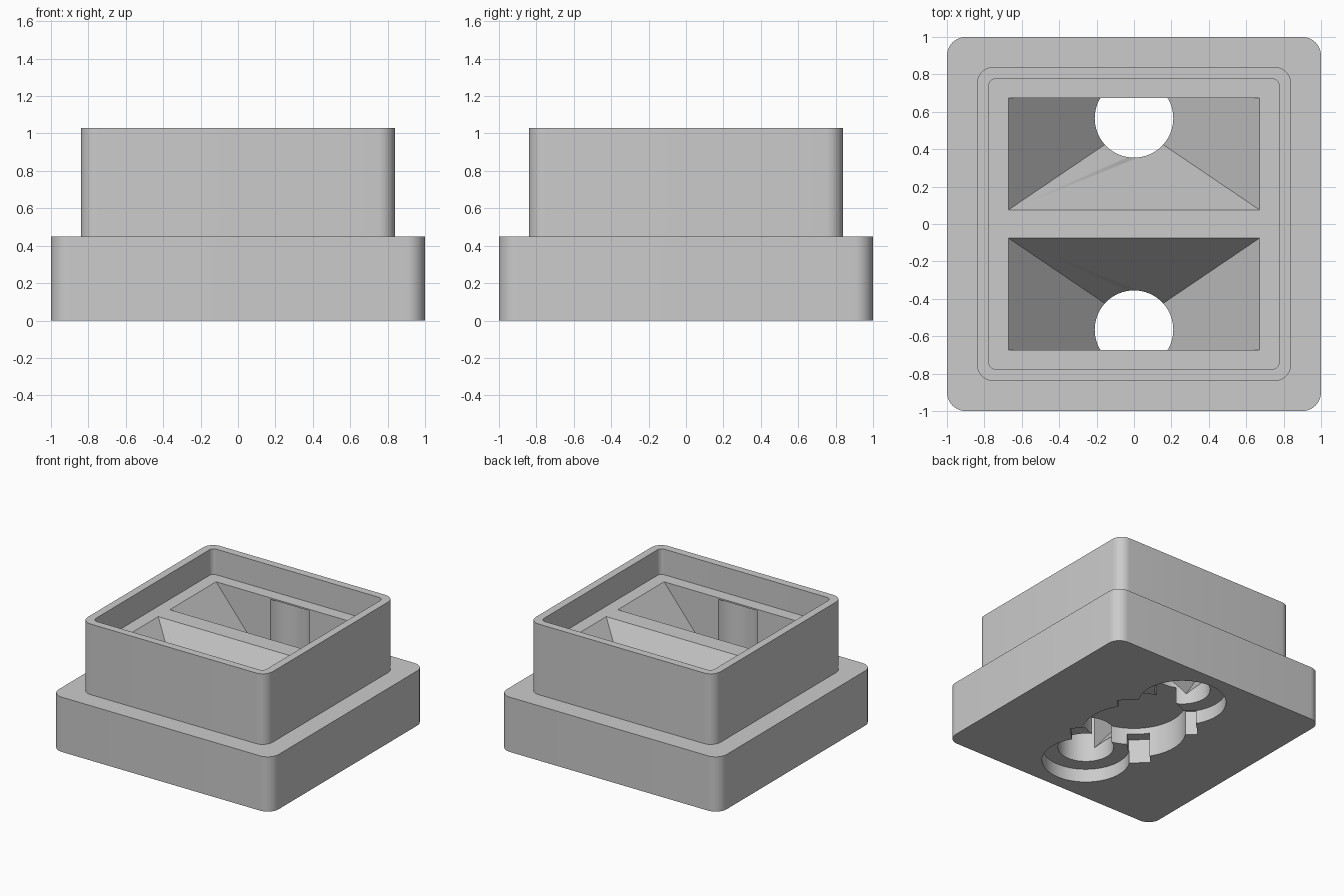
import bpy, bmesh, math
from mathutils import Matrix

if "Cube" in bpy.data.objects:
    bpy.data.objects.remove(bpy.data.objects["Cube"])

grey = bpy.data.materials.new("light grey")
grey.use_nodes = True
colour = (0.6, 0.6, 0.6, 1)
grey.diffuse_color = colour
grey.node_tree.nodes["Principled BSDF"].inputs["Base Color"].default_value = colour


def finish(name, bm):
    bmesh.ops.recalc_face_normals(bm, faces=bm.faces)
    mesh = bpy.data.meshes.new(name)
    bm.to_mesh(mesh)
    bm.free()
    mesh.materials.append(grey)
    obj = bpy.data.objects.new(name, mesh)
    bpy.context.collection.objects.link(obj)
    return obj


def rounded_block(name, half, radius, z0, z1):
    """Square block with rounded vertical corners."""
    bm = bmesh.new()
    size = Matrix.Diagonal((2 * half, 2 * half, z1 - z0, 1))
    bmesh.ops.create_cube(bm, size=1, matrix=Matrix.Translation((0, 0, (z0 + z1) / 2)) @ size)
    upright = [e for e in bm.edges if abs(e.verts[0].co.z - e.verts[1].co.z) > 0.01]
    bmesh.ops.bevel(bm, geom=upright, offset=radius, segments=10, profile=0.5, affect='EDGES')
    return finish(name, bm)


def drum(name, y, radius, z0, z1):
    bm = bmesh.new()
    bmesh.ops.create_cone(bm, cap_ends=True, segments=64, radius1=radius, radius2=radius,
                          depth=z1 - z0, matrix=Matrix.Translation((0, y, (z0 + z1) / 2)))
    return finish(name, bm)


def hull(name, points):
    bm = bmesh.new()
    for p in points:
        bm.verts.new(p)
    bmesh.ops.convex_hull(bm, input=bm.verts)
    return finish(name, bm)


def apply_boolean(target, tool, operation):
    mod = target.modifiers.new("bool", 'BOOLEAN')
    mod.operation = operation
    mod.solver = 'EXACT'
    mod.object = tool
    bpy.ops.object.select_all(action='DESELECT')
    bpy.context.view_layer.objects.active = target
    target.select_set(True)
    bpy.ops.object.modifier_apply(modifier=mod.name)
    bpy.data.objects.remove(tool)


FLOOR = 0.82

# Stepped body: wide foot and narrower upper block
body = rounded_block("hopper_body", 1.0, 0.1, 0, 0.45)
apply_boolean(body, rounded_block("upper_block", 0.84, 0.09, 0.3, 1.03), 'UNION')

# Tray recess in the top
cutters = [rounded_block("tray_cutter", 0.777, 0.04, FLOOR, 1.2)]

# Two hoppers with outlet holes and counterbores underneath
for s in (1, -1):
    top = [(x, s * y, z) for x in (-0.672, 0.672) for y in (0.075, 0.675)
           for z in (FLOOR, FLOOR + 0.05)]
    cutters.append(hull("hopper_cutter", top + [(0, s * 0.53, 0.005), (0, s * 0.675, 0.005)]))
    cutters.append(drum("outlet_cutter", s * 0.565, 0.21, -0.1, FLOOR - 0.012))
    cutters.append(drum("counterbore_cutter", s * 0.565, 0.33, -0.1, 0.11))

# Round socket underneath with four diagonal key slots
cutters.append(drum("socket_cutter", 0, 0.39, -0.1, 0.25))
for k in range(2):
    bm = bmesh.new()
    turn = Matrix.Rotation(math.pi / 4 + k * math.pi / 2, 4, 'Z')
    bmesh.ops.create_cube(bm, size=1, matrix=turn @ Matrix.Translation((0, 0, 0.05))
                          @ Matrix.Diagonal((0.95, 0.17, 0.3, 1)))
    cutters.append(finish("key_slot_cutter", bm))

for cutter in cutters:
    apply_boolean(body, cutter, 'DIFFERENCE')

bpy.ops.object.shade_smooth_by_angle(angle=math.radians(30))
